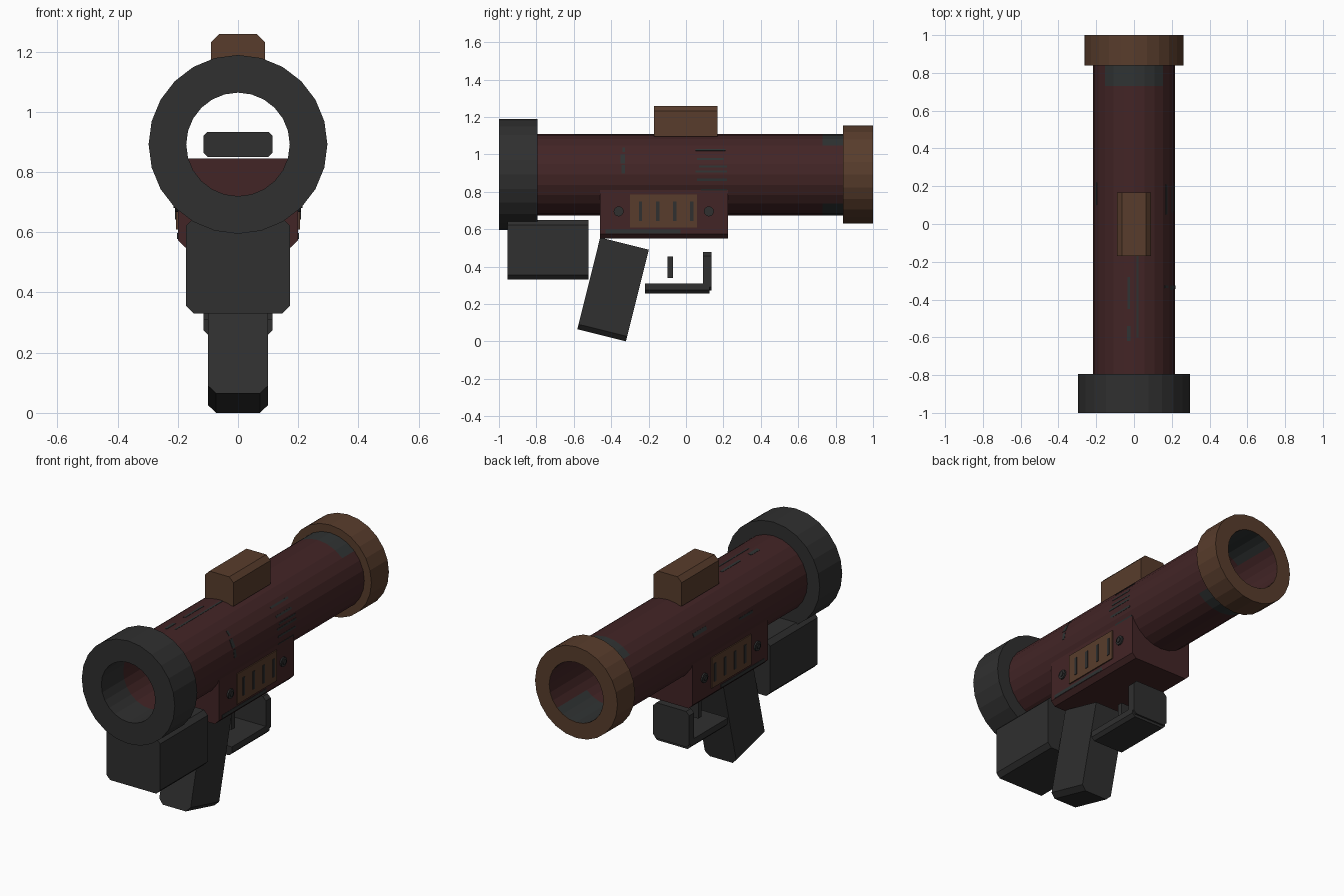
import bpy, bmesh, math
from mathutils import Matrix, Vector

if "Cube" in bpy.data.objects:
    bpy.data.objects.remove(bpy.data.objects["Cube"])

AXIS_Z = 0.892
SIDES = 24

def material(name, col):
    m = bpy.data.materials.new(name)
    m.diffuse_color = (*col, 1)
    m.use_nodes = True
    m.node_tree.nodes["Principled BSDF"].inputs["Base Color"].default_value = m.diffuse_color
    return m

GREY = material("dark_grey", (0.029, 0.029, 0.029))
RED = material("dull_red", (0.055, 0.018, 0.019))
BROWN = material("brown", (0.098, 0.046, 0.025))
WORN = material("worn_metal", (0.029, 0.033, 0.033))

def finish(name, bm, *mats):
    bmesh.ops.recalc_face_normals(bm, faces=bm.faces)
    me = bpy.data.meshes.new(name)
    bm.to_mesh(me)
    bm.free()
    for m in mats:
        me.materials.append(m)
    ob = bpy.data.objects.new(name, me)
    bpy.context.collection.objects.link(ob)
    return ob

def lathe(name, profile, mats, rule=None):
    """Closed (radius, y) profile spun around the barrel axis."""
    bm = bmesh.new()
    rings = []
    for i in range(SIDES):
        a = 2 * math.pi * i / SIDES
        rings.append([bm.verts.new((r * math.cos(a), y, AXIS_Z + r * math.sin(a)))
                      for r, y in profile])
    n = len(profile)
    for i in range(SIDES):
        a, b = rings[i], rings[(i + 1) % SIDES]
        for j in range(n):
            k = (j + 1) % n
            f = bm.faces.new((a[j], a[k], b[k], b[j]))
            if rule:
                f.material_index = rule(f.calc_center_median())
    return finish(name, bm, *mats)

def block(name, hx, y0, y1, z0, z1, mat, low=0.0, high=0.0):
    """Box with chamfered lower and upper long edges, extruded along y."""
    right = [(hx - low, z0)] + ([(hx, z0 + low)] if low else [])
    right += [(hx, z1 - high)] + ([(hx - high, z1)] if high else [])
    outline = right + [(-x, z) for x, z in reversed(right)]
    bm = bmesh.new()
    f = bm.faces.new([bm.verts.new((x, y0, z)) for x, z in outline])
    ext = bmesh.ops.extrude_face_region(bm, geom=[f])
    bmesh.ops.translate(bm, vec=(0, y1 - y0, 0),
                        verts=[v for v in ext["geom"] if isinstance(v, bmesh.types.BMVert)])
    return finish(name, bm, mat)

def plate(name, side, x, t, y0, y1, z0, z1, mat):
    """Thin plate on one flank."""
    bm = bmesh.new()
    bmesh.ops.create_cube(bm, size=1, matrix=Matrix.Translation((side * x, (y0 + y1) / 2, (z0 + z1) / 2))
                          @ Matrix.Diagonal((t, y1 - y0, z1 - z0, 1)))
    return finish(name, bm, mat)

def disc(name, side, x, depth, r, y, z, mat):
    bm = bmesh.new()
    bmesh.ops.create_cone(bm, cap_ends=True, segments=12, radius1=r, radius2=r, depth=depth,
                          matrix=Matrix.Translation((side * x, y, z)) @ Matrix.Rotation(math.pi / 2, 4, 'Y'))
    return finish(name, bm, mat)

def scuff(name, facet, y0, y1, width, shift=0.0):
    """Thin worn patch lying on one facet of the barrel."""
    a = 2 * math.pi * (facet + 0.5) / SIDES
    r = 0.218 * math.cos(math.pi / SIDES)
    bm = bmesh.new()
    bmesh.ops.create_cube(bm, size=1, matrix=Matrix.Translation((0, (y0 + y1) / 2, AXIS_Z))
                          @ Matrix.Rotation(-a, 4, 'Y')
                          @ Matrix.Translation((r, 0, shift))
                          @ Matrix.Diagonal((0.003, y1 - y0, width, 1)))
    return finish(name, bm, WORN)

# barrel with worn metal near the rear end, top and bottom
def worn_end(c):
    d = Vector((c.x, 0, c.z - AXIS_Z)).normalized()
    return 1 if c.y > 0.74 and abs(d.z) > 0.62 else 0

lathe("barrel", [(0.218, -0.8), (0.218, 0.73), (0.218, 0.85), (0.195, 0.85), (0.172, 0.998),
                 (0.172, 0.73), (0.172, -0.8)], (RED, WORN), worn_end)

# end collars
lathe("front_collar", [(0.297, -1), (0.297, -0.795), (0.2, -0.795), (0.172, -0.8), (0.172, -1)], (GREY,))
lathe("rear_collar", [(0.263, 0.84), (0.263, 1), (0.173, 1), (0.2, 0.84)], (BROWN,))

# barrel scuffs
for i, (facet, y0, y1, w, s) in enumerate([
        (0, 0.05, 0.22, 0.012, -0.012), (0, 0.07, 0.22, 0.01, 0.015),
        (1, 0.06, 0.2, 0.012, 0.0), (2, 0.05, 0.21, 0.012, 0.0),
        (23, 0.06, 0.22, 0.012, 0.0), (22, 0.08, 0.22, 0.01, 0.0),
        (0, -0.345, -0.325, 0.045, 0), (1, -0.35, -0.325, 0.05, 0), (2, -0.34, -0.325, 0.03, 0),
        (5, -0.6, -0.17, 0.01, 0.01), (6, -0.45, -0.28, 0.014, 0.0), (6, -0.62, -0.54, 0.02, 0.0),
        (10, 0.1, 0.22, 0.02, 0.0), (11, -0.3, -0.18, 0.014, 0.0)]):
    scuff(f"scuff_{i}", facet, y0, y1, w, s)

# sight block, receiver, inner block and front box
block("sight_block", 0.09, -0.17, 0.168, 1.095, 1.258, BROWN, high=0.027)
block("receiver", 0.2, -0.46, 0.225, 0.55, 0.845, RED, low=0.025)
block("inner_block", 0.115, -0.1, 0.1, 0.85, 0.933, GREY, low=0.015, high=0.012)
block("front_box", 0.172, -0.955, -0.52, 0.33, 0.648, GREY, low=0.025, high=0.025)

# tilted grip
grip = block("grip", 0.1, -0.134, 0.134, -0.2525, 0.2525, GREY, low=0.027)
grip.location = (0, -0.39, 0.2775)
grip.rotation_euler.x = math.radians(-14)

# trigger and guard
block("guard_bar", 0.115, -0.22, 0.125, 0.257, 0.31, GREY, low=0.018)
block("guard_post", 0.115, 0.09, 0.135, 0.272, 0.477, GREY, low=0.018, high=0.02)
block("trigger", 0.03, -0.1, -0.07, 0.34, 0.455, GREY)

# flank details on both sides: vent panel, slots, bolts
for side, tag in ((1, "right"), (-1, "left")):
    plate(f"vent_panel_{tag}", side, 0.202, 0.009, -0.3, 0.06, 0.61, 0.785, BROWN)
    for i in range(4):
        y = -0.243 + 0.091 * i
        plate(f"vent_slot_{tag}_{i}", side, 0.206, 0.008, y - 0.009, y + 0.009, 0.643, 0.747, GREY)
    for i, y in enumerate((-0.36, 0.122)):
        disc(f"bolt_{tag}_{i}", side, 0.202, 0.014, 0.027, y, 0.695, GREY)
        disc(f"bolt_head_{tag}_{i}", side, 0.207, 0.014, 0.014, y, 0.695, GREY)
    plate(f"receiver_scuff_{tag}", side, 0.2, 0.004, -0.43, -0.03, 0.577, 0.597, WORN)
